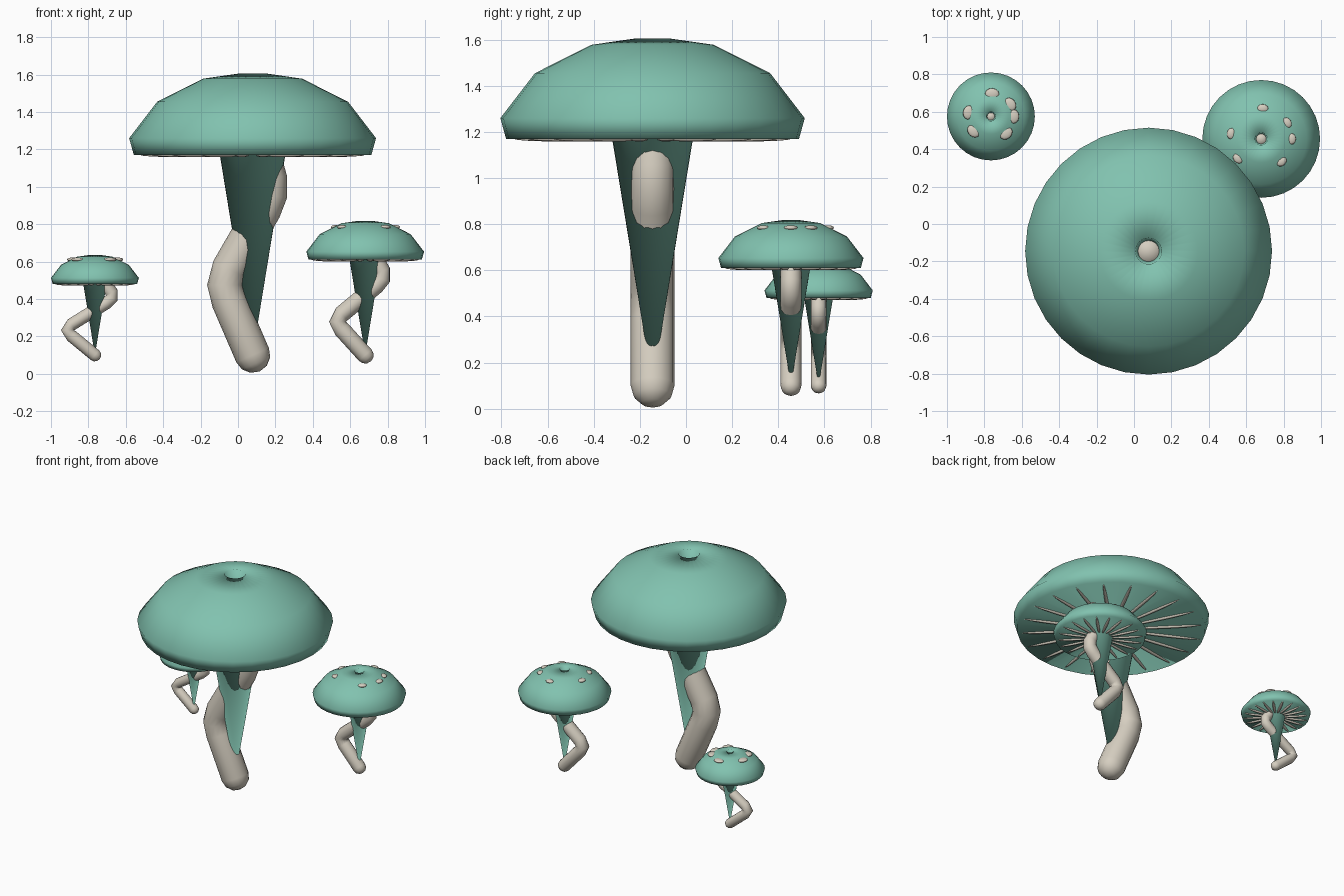
import bpy, bmesh, math
from mathutils import Vector, Matrix

if "Cube" in bpy.data.objects:
    bpy.data.objects.remove(bpy.data.objects["Cube"])


def material(name, rgb):
    m = bpy.data.materials.new(name)
    m.diffuse_color = (*rgb, 1)
    m.use_nodes = True
    m.node_tree.nodes["Principled BSDF"].inputs["Base Color"].default_value = m.diffuse_color
    return m


TEAL = material("teal_green", (0.22, 0.54, 0.43))
CREAM = material("pale_cream", (0.67, 0.62, 0.53))
BASE_Z = 0.1      # height of every stem's lower end centre
STEM_LEN = 1.07   # stem length up to the cap at scale 1


def finish(bm, name, mat):
    bmesh.ops.recalc_face_normals(bm, faces=bm.faces)
    for f in bm.faces:
        f.smooth = True
    me = bpy.data.meshes.new(name)
    bm.to_mesh(me)
    bm.free()
    me.materials.append(mat)
    ob = bpy.data.objects.new(name, me)
    bpy.context.collection.objects.link(ob)
    return ob


def bridge(bm, rings):
    for a, b in zip(rings, rings[1:]):
        n = max(len(a), len(b))
        for i in range(n):
            j = (i + 1) % n
            quad = [a[i % len(a)], a[j % len(a)], b[j % len(b)], b[i % len(b)]]
            bm.faces.new(list(dict.fromkeys(quad)))


def lathe(name, profile, origin, mat, seg=32):
    bm = bmesh.new()
    rings = []
    for r, z in profile:
        n = seg if r > 1e-5 else 1
        rings.append([bm.verts.new(origin + Vector((r * math.cos(math.tau * i / n),
                                                    r * math.sin(math.tau * i / n), z)))
                      for i in range(n)])
    bridge(bm, rings)
    return finish(bm, name, mat)


def tube(name, path, radius, mat, seg=16):
    """Round tube in the xz plane with domed ends."""
    tangents = [(path[min(i + 1, len(path) - 1)] - path[max(i - 1, 0)]).normalized()
                for i in range(len(path))]
    stations = [(p, t, radius) for p, t in zip(path, tangents)]
    dome = [(math.sin(a), math.cos(a)) for a in (math.pi / 6, math.pi / 3, math.pi / 2)]
    for d, k in dome:
        k = k if k > 1e-5 else 0
        stations.insert(0, (path[0] - tangents[0] * radius * d, tangents[0], radius * k))
        stations.append((path[-1] + tangents[-1] * radius * d, tangents[-1], radius * k))
    bm = bmesh.new()
    rings = []
    for p, t, r in stations:
        side = Vector((0, 1, 0))
        up = t.cross(side)
        n = seg if r else 1
        rings.append([bm.verts.new(p + (side * math.cos(math.tau * i / n)
                                        + up * math.sin(math.tau * i / n)) * r)
                      for i in range(n)])
    bridge(bm, rings)
    return finish(bm, name, mat)


def blobs(name, items, mat):
    """Stretched spheres: (position, half sizes, turn about z)."""
    bm = bmesh.new()
    for pos, size, turn in items:
        mtx = (Matrix.Translation(pos) @ Matrix.Rotation(turn, 4, 'Z')
               @ Matrix.Diagonal((*size, 1)))
        bmesh.ops.create_uvsphere(bm, u_segments=12, v_segments=8, radius=1, matrix=mtx)
    return finish(bm, name, mat)


def mushroom(label, x, y, s, spot_size):
    cap_z = BASE_Z + STEM_LEN * s
    foot = Vector((x, y, 0))

    # cap with flat underside, central funnel and a hole in the crown
    profile = [(0.0, BASE_Z), (0.175 * s, cap_z)]
    profile += [(r * s, cap_z + z * s) for r, z in (
        (0.635, 0), (0.66, 0.09), (0.51, 0.285), (0.265, 0.408),
        (0.07, 0.436), (0.055, 0.30))]
    lathe(label + "_cap", profile, foot, TEAL)

    # bent stem: the sideways bend is the same for all sizes
    path = [(0, 0), (-0.125, 0.27), (-0.148, 0.35), (-0.125, 0.43),
            (0.06, 0.73), (0.09, 0.80), (0.09, 0.88), (0.04, 1.05), (0, 1.22)]
    tube(label + "_stem",
         [foot + Vector((dx, 0, BASE_Z + t * STEM_LEN * s)) for dx, t in path],
         0.095 * s, CREAM)

    # radial gills
    count, thick = 20, 0.008 + 0.004 * s
    gills = []
    for i in range(count):
        a = math.tau * (i + 0.5) / count
        mid = Vector((math.cos(a), math.sin(a), 0)) * 0.37 * s
        gills.append((foot + mid + Vector((0, 0, cap_z)), (0.24 * s, thick, thick), a))
    blobs(label + "_gills", gills, CREAM)

    # flat spots around the crown
    if spot_size:
        spots = []
        for deg in (87, 32, 0, -48, -140, 170):
            a = math.radians(deg)
            pos = foot + Vector((math.cos(a) * 0.34 * s, math.sin(a) * 0.34 * s,
                                 cap_z + 0.365 * s))
            spots.append((pos, (spot_size * 0.8, spot_size, 0.011), a))
        blobs(label + "_spots", spots, CREAM)


mushroom("large_mushroom", 0.078, -0.145, 1.0, 0)
mushroom("medium_mushroom", 0.68, 0.455, 0.477, 0.03)
mushroom("small_mushroom", -0.765, 0.575, 0.356, 0.038)
